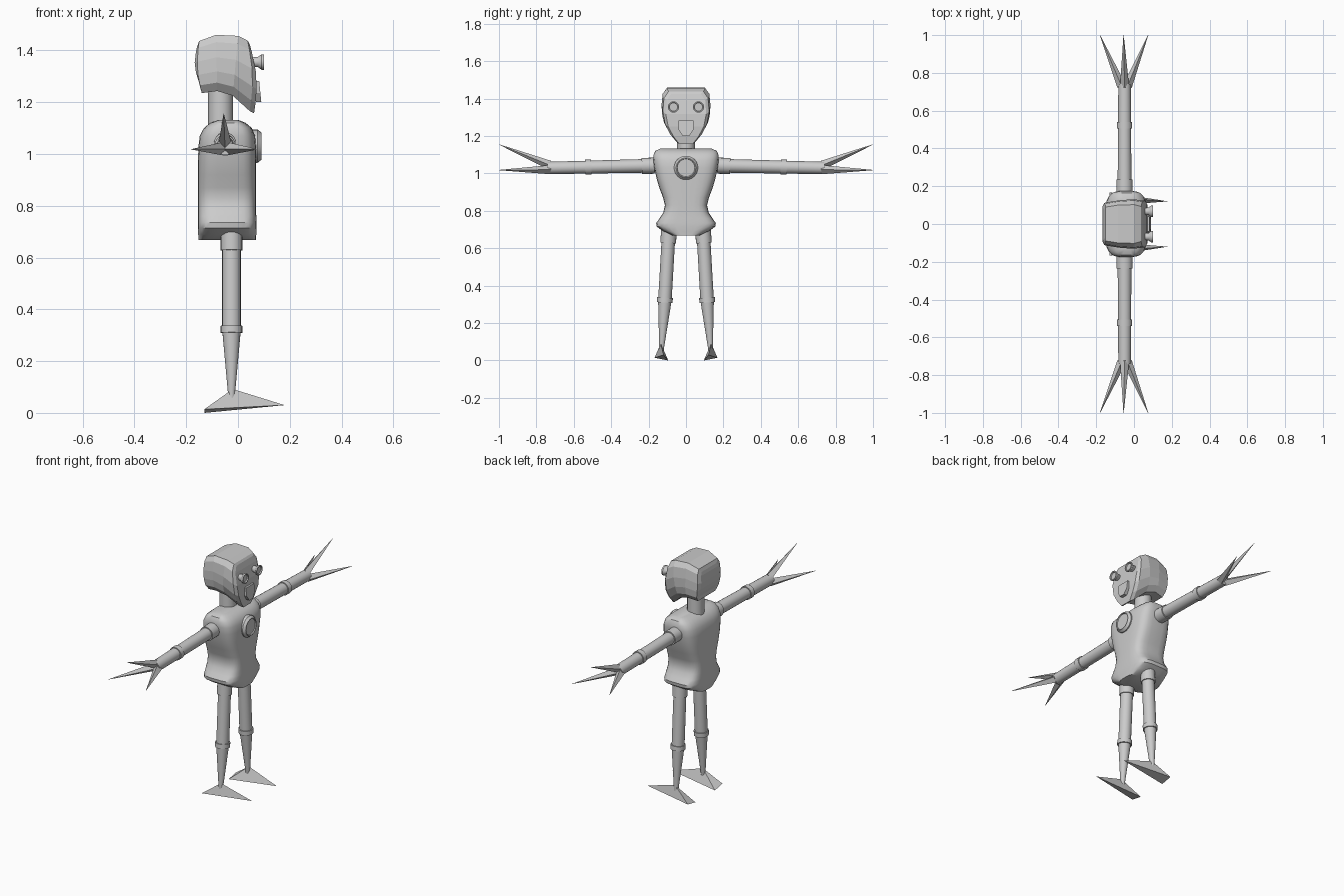
import bpy, bmesh, math
from mathutils import Vector

if "Cube" in bpy.data.objects:
    bpy.data.objects.remove(bpy.data.objects["Cube"])

grey = bpy.data.materials.new("light grey")
grey.diffuse_color = (0.6, 0.6, 0.6, 1)
grey.use_nodes = True
grey.node_tree.nodes["Principled BSDF"].inputs["Base Color"].default_value = grey.diffuse_color


def make(name, verts, faces, smooth=False):
    mesh = bpy.data.meshes.new(name)
    mesh.from_pydata([tuple(v) for v in verts], [], faces)
    bm = bmesh.new()
    bm.from_mesh(mesh)
    bmesh.ops.recalc_face_normals(bm, faces=bm.faces)
    bm.to_mesh(mesh)
    bm.free()
    mesh.materials.append(grey)
    obj = bpy.data.objects.new(name, mesh)
    bpy.context.collection.objects.link(obj)
    if smooth:
        bpy.ops.object.select_all(action='DESELECT')
        obj.select_set(True)
        bpy.context.view_layer.objects.active = obj
        bpy.ops.object.shade_smooth_by_angle(angle=math.radians(35))
    return obj


def loft(name, rings, smooth=False, strip_caps=False):
    """Skin equal rings and close both ends."""
    n = len(rings[0])
    verts = [v for r in rings for v in r]
    faces = [(a * n + i, a * n + (i + 1) % n, (a + 1) * n + (i + 1) % n, (a + 1) * n + i)
             for a in range(len(rings) - 1) for i in range(n)]
    for base in (0, (len(rings) - 1) * n):
        if strip_caps:  # ring is mirror symmetric: join left to right
            faces += [(base + k, base + k + 1, base + n - 2 - k, base + n - 1 - k)
                      for k in range(n // 2 - 1)]
        else:
            faces.append(tuple(range(base, base + n)))
    return make(name, verts, faces, smooth)


def turned(name, start, end, profile, sides=20, smooth=True):
    """Round part along a line; profile holds (fraction, radius)."""
    start, end = Vector(start), Vector(end)
    axis = (end - start).normalized()
    side = axis.cross(Vector((1, 0, 0)))
    if side.length < 0.1:
        side = axis.cross(Vector((0, 1, 0)))
    side.normalize()
    up = axis.cross(side)
    rings = [[start.lerp(end, t) + r * (math.cos(a) * side + math.sin(a) * up)
              for a in (2 * math.pi * i / sides for i in range(sides))]
             for t, r in profile]
    return loft(name, rings, smooth)


# Torso: rounded boxes stacked by (height, half width, back, front)
def rounded(z, hy, x0, x1, n=28, power=0.5):
    pts = []
    for i in range(n):
        a = 2 * math.pi * (i + 0.5) / n
        c, s = math.cos(a), math.sin(a)
        pts.append(((x0 + x1) / 2 + (x1 - x0) / 2 * math.copysign(abs(c) ** power, c),
                    hy * math.copysign(abs(s) ** power, s), z))
    return pts


levels = [(.667, .07, -.153, .07), (.69, .12, -.154, .071), (.715, .157, -.155, .072),
          (.735, .16, -.155, .072), (.76, .142, -.155, .071), (.79, .122, -.155, .07),
          (.83, .113, -.155, .07), (.87, .123, -.155, .07), (.92, .142, -.155, .07),
          (.97, .157, -.155, .07), (1.03, .17, -.153, .07), (1.07, .175, -.148, .066),
          (1.1, .174, -.132, .054), (1.12, .165, -.108, .03), (1.132, .14, -.075, 0)]
loft("torso", [rounded(*lv) for lv in levels], smooth=True)

# Chest disc: flange, bevelled ring and recessed face
turned("chest_disc", (.05, 0, 1.03), (.09, 0, 1.03),
       [(0, .064), (.65, .064), (1, .053), (1, .049), (.85, .047)], 24)

# Neck
turned("neck", (-.067, 0, 1.11), (-.067, 0, 1.27), [(0, .048), (1, .048)])

# Head: upright sections from the back of the skull to the face
heights = [0, .15, .35, .6, .87, 1]
back_width = [.75, .95, 1, 1, .95, .8]
face_width = [.33, .62, .88, 1, .95, .74]


def section(xt, xb, zb, zt, hw, mix, bulge):
    half = []
    for v, b, f in zip(heights, back_width, face_width):
        half.append((xb + (xt - xb) * v + bulge * math.sin(math.pi * v),
                     hw * (b + (f - b) * mix), zb + (zt - zb) * v))
    return half + [(x, -y, z) for x, y, z in reversed(half)]


loft("head", [section(*s) for s in (
    (-.158, -.143, 1.26, 1.415, .09, 0, -.016),
    (-.15, -.14, 1.235, 1.436, .112, 0, -.012),
    (-.085, -.08, 1.243, 1.46, .125, 0, 0),
    (0, -.02, 1.225, 1.456, .131, .3, 0),
    (.037, .045, 1.166, 1.438, .124, .85, .015),
    (.045, .062, 1.157, 1.425, .108, 1, .018))], strip_caps=True)

# Mouth plate, wide at the top and narrower at the chin
mouth = [(.04, 1.282), (.04, 1.235), (.018, 1.2), (-.018, 1.2), (-.04, 1.235), (-.04, 1.282)]
loft("mouth_plate", [[(x + (1.24 - z) * .1, y, z) for y, z in mouth] for x in (.065, .086)])

for s, tag in ((1, "left"), (-1, "right")):
    # Eye: flared stalk with a shallow dish
    turned(tag + "_eye", (.055, s * .067, 1.355), (.1, s * .067, 1.355),
           [(0, .018), (.5, .02), (.8, .03), (1, .03), (1, .024), (.85, .022)])

    # Arm with shoulder and elbow cuffs
    shoulder, wrist = Vector((-.05, s * .14, 1.042)), Vector((-.05, s * .74, 1.029))
    turned(tag + "_arm", shoulder, wrist, [(0, .037), (1, .033)])
    for part, a, b, r in (("shoulder_cuff", .05, .16, .043), ("elbow_cuff", .61, .665, .04)):
        turned(f"{tag}_{part}", shoulder.lerp(wrist, a), shoulder.lerp(wrist, b), [(0, r), (1, r)])

    # Three spike fingers
    for k, (dx, z0, tip) in enumerate(((-.016, 1.02, (-.18, s, 1.018)),
                                       (.016, 1.02, (.075, s, 1.018)),
                                       (0, 1.045, (-.055, s, 1.155)))):
        turned(f"{tag}_finger_{k + 1}", (-.05 + dx, s * .73, z0), tip,
               [(0, .024), (1, .0008)], 4, smooth=False)

    # Leg: straight thigh, tapering shin, hip and knee cuffs
    hip, knee, ankle = (Vector((-.025, s * y, z)) for y, z in ((.09, .72), (.113, .32), (.132, .045)))
    turned(tag + "_thigh", hip, knee, [(0, .036), (1, .036)])
    turned(tag + "_shin", knee, ankle, [(0, .036), (1, .011)])
    turned(tag + "_hip_cuff", hip, hip.lerp(knee, .23), [(0, .042), (1, .042)])
    turned(tag + "_knee_cuff", knee.lerp(hip, .04), knee.lerp(ankle, .04), [(0, .042), (1, .042)])

    # Foot: long wedge with a pointed toe
    make(tag + "_foot", [(-.13, s * .095, 0), (-.13, s * .168, .014),
                         (.18, s * .12, .03), (-.02, s * .135, .092)],
         [(0, 1, 2), (0, 1, 3), (1, 2, 3), (2, 0, 3)])
